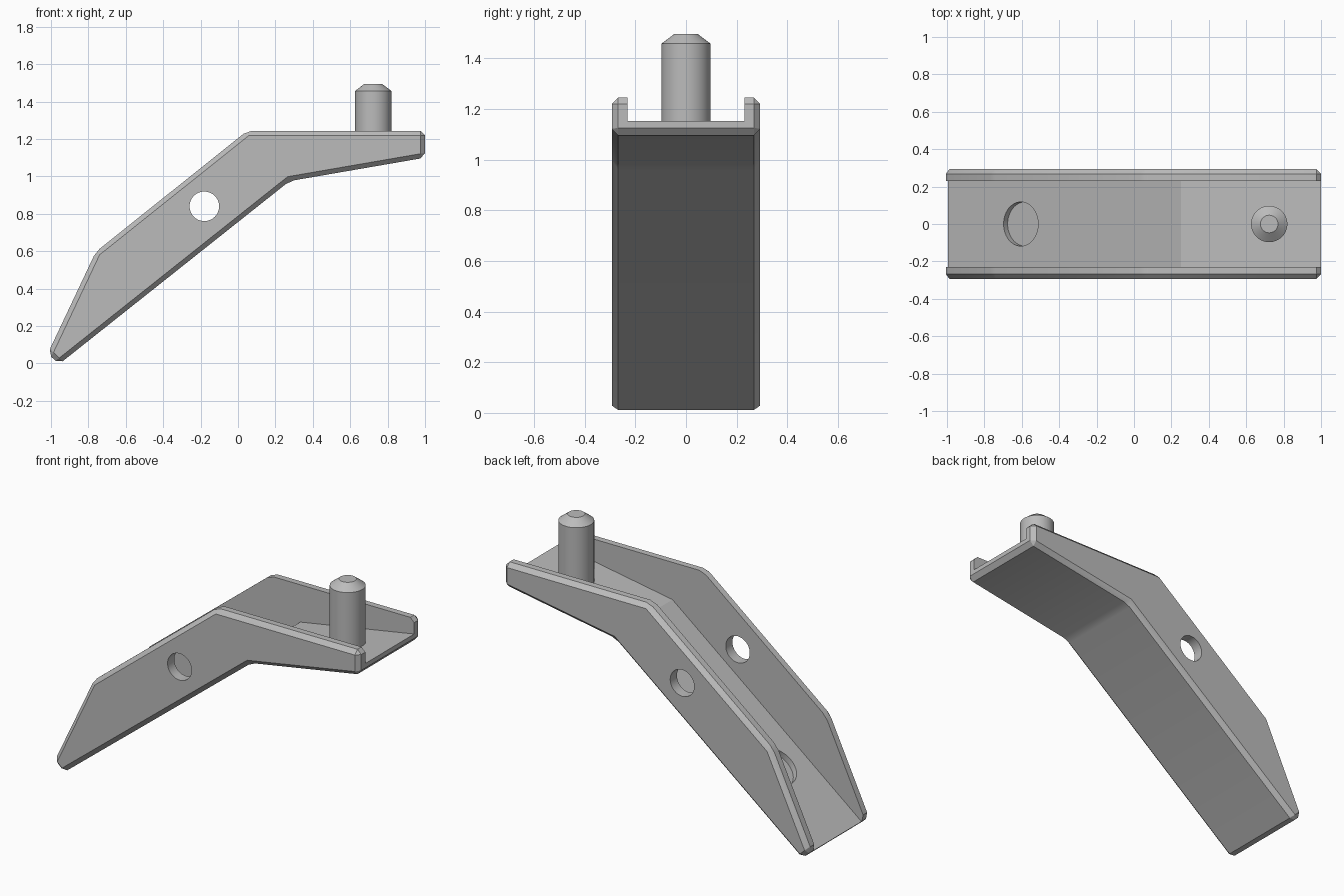
import bpy
import bmesh
import math
from mathutils import Matrix

if "Cube" in bpy.data.objects:
    bpy.data.objects.remove(bpy.data.objects["Cube"], do_unlink=True)

# Single plain grey material
grey = bpy.data.materials.new("plain grey")
grey.use_nodes = True
colour = (0.5, 0.5, 0.5, 1.0)
grey.diffuse_color = colour
grey.node_tree.nodes["Principled BSDF"].inputs["Base Color"].default_value = colour


def add_object(name, bm):
    bmesh.ops.recalc_face_normals(bm, faces=bm.faces)
    mesh = bpy.data.meshes.new(name)
    bm.to_mesh(mesh)
    bm.free()
    mesh.materials.append(grey)
    obj = bpy.data.objects.new(name, mesh)
    bpy.context.collection.objects.link(obj)
    return obj


def prism(name, outline, half_width, chamfer=0):
    """Side outline (x, z) extruded across y, with optional chamfered edges."""
    bm = bmesh.new()
    face = bm.faces.new([bm.verts.new((x, -half_width, z)) for x, z in outline])
    result = bmesh.ops.extrude_face_region(bm, geom=[face])
    moved = [v for v in result["geom"] if isinstance(v, bmesh.types.BMVert)]
    bmesh.ops.translate(bm, verts=moved, vec=(0, 2 * half_width, 0))
    bmesh.ops.recalc_face_normals(bm, faces=bm.faces)
    if chamfer:
        bmesh.ops.bevel(bm, geom=bm.edges[:], offset=chamfer, segments=1,
                        affect='EDGES', profile=0.5, clamp_overlap=True)
    return add_object(name, bm)


def cylinder(name, centre, radius, depth, axis, angle):
    bm = bmesh.new()
    matrix = Matrix.Translation(centre) @ Matrix.Rotation(angle, 4, axis)
    bmesh.ops.create_cone(bm, cap_ends=True, segments=48, radius1=radius,
                          radius2=radius, depth=depth, matrix=matrix)
    return add_object(name, bm)


def cut(target, cutter):
    cutter.hide_render = True
    mod = target.modifiers.new("cut", 'BOOLEAN')
    mod.operation = 'DIFFERENCE'
    mod.solver = 'EXACT'
    mod.object = cutter
    bpy.context.view_layer.objects.active = target
    bpy.ops.object.modifier_apply(modifier=mod.name)
    bpy.data.objects.remove(cutter, do_unlink=True)


def smooth(obj, degrees):
    bpy.ops.object.select_all(action='DESELECT')
    obj.select_set(True)
    bpy.context.view_layer.objects.active = obj
    bpy.ops.object.shade_smooth_by_angle(angle=math.radians(degrees))


# Bent lever body with chamfered outer edges
body = prism("channel_body", [
    (-1.017, 0.053), (-0.957, -0.004), (0.276, 0.975), (1.0, 1.10),
    (1.0, 1.244), (0.05, 1.244), (-0.76, 0.597)], 0.293, 0.025)

# Open channel between the side walls, following the bent floor
slope = 0.794
kink_x, kink_z = 0.25, 1.022
cut(body, prism("channel_cutter", [
    (-1.2, kink_z - slope * (kink_x + 1.2)), (kink_x, kink_z),
    (1.2, 1.186), (1.2, 1.6), (-1.2, 1.6)], 0.23))

# Pivot hole through both walls
cut(body, cylinder("pivot_cutter", (-0.18, 0, 0.84), 0.079, 1, 'X', math.pi / 2))

# Shallow round pocket square to the sloping floor
pocket_x = -0.605
cut(body, cylinder("pocket_cutter",
                   (pocket_x, 0, kink_z - slope * (kink_x - pocket_x)),
                   0.118, 0.07, 'Y', -math.atan(slope)))
smooth(body, 20)

# Upright pin with a tapered tip
bm = bmesh.new()
profile = [(0.097, 1.08), (0.097, 1.457), (0.047, 1.495)]
sides = 48
rings = [[bm.verts.new((0.723 + r * math.cos(i * math.tau / sides),
                        r * math.sin(i * math.tau / sides), z))
          for i in range(sides)] for r, z in profile]
for low, high in zip(rings, rings[1:]):
    for i in range(sides):
        j = (i + 1) % sides
        bm.faces.new((low[i], low[j], high[j], high[i]))
bm.faces.new(rings[0])
bm.faces.new(rings[-1])
smooth(add_object("pin", bm), 30)
